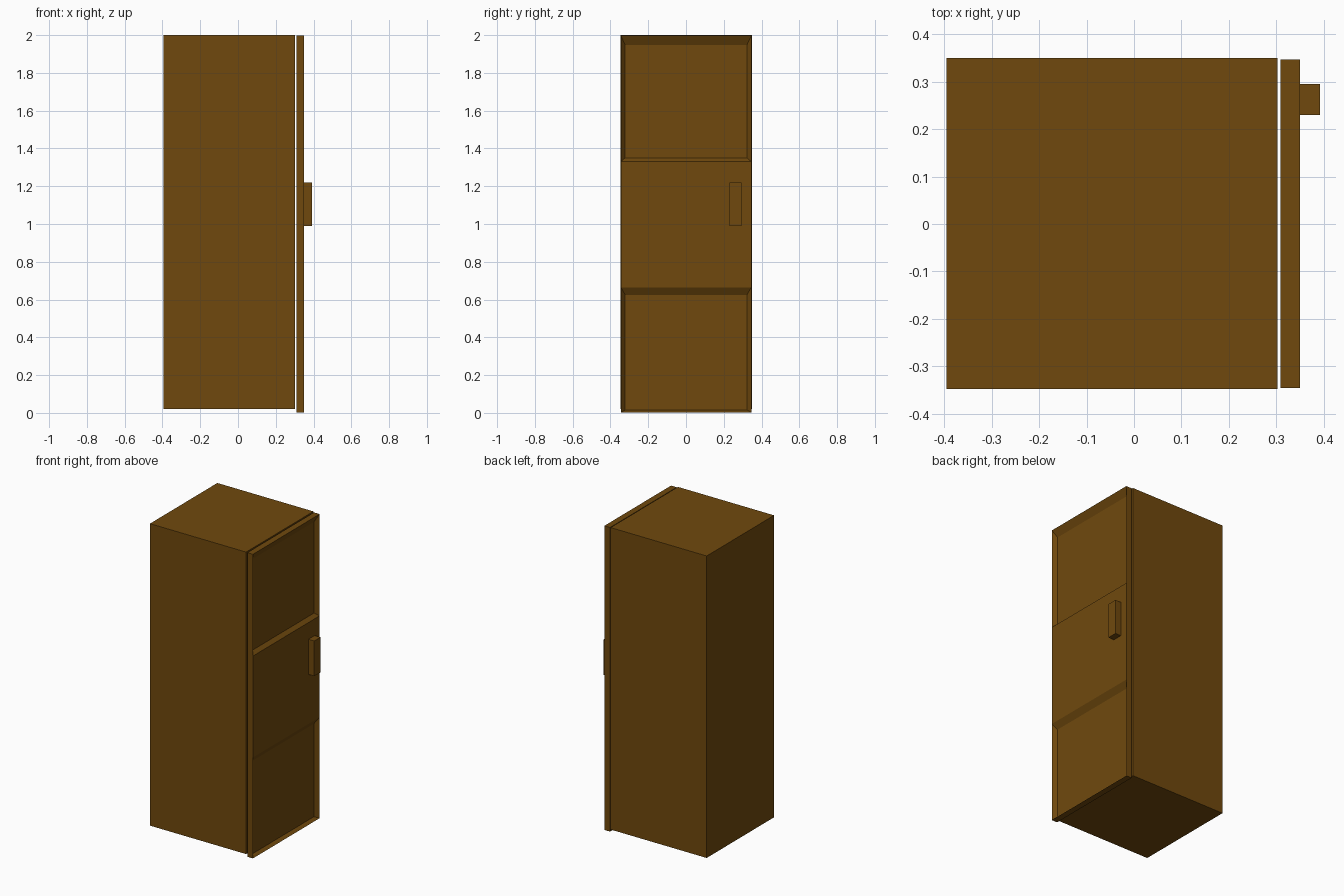
import bpy, bmesh
from mathutils import Matrix, Vector

if "Cube" in bpy.data.objects:
    bpy.data.objects.remove(bpy.data.objects["Cube"])

brown = bpy.data.materials.new("brown")
brown.diffuse_color = (0.16, 0.066, 0.004, 1)
brown.use_nodes = True
brown.node_tree.nodes["Principled BSDF"].inputs["Base Color"].default_value = brown.diffuse_color


def box_mesh(lo, hi):
    lo, hi = Vector(lo), Vector(hi)
    bm = bmesh.new()
    m = Matrix.Translation((lo + hi) / 2) @ Matrix.Diagonal((*(hi - lo), 1))
    bmesh.ops.create_cube(bm, size=1, matrix=m)
    return bm


def finish(name, bm):
    me = bpy.data.meshes.new(name)
    bm.to_mesh(me)
    bm.free()
    me.materials.append(brown)
    ob = bpy.data.objects.new(name, me)
    bpy.context.collection.objects.link(ob)
    return ob


# Cabinet body
finish("cabinet", box_mesh((-0.395, -0.348, 0.02), (0.302, 0.35, 2.0)))

# Door slab, split into three stacked panels
bm = box_mesh((0.309, -0.345, 0.003), (0.35, 0.346, 1.997))
for z in (0.665, 1.33):
    bmesh.ops.bisect_plane(bm, geom=bm.verts[:] + bm.edges[:] + bm.faces[:],
                           plane_co=(0, 0, z), plane_no=(0, 0, 1))
bm.normal_update()

# Upper and lower panels sink in with sloping walls
panels = sorted((f for f in bm.faces if f.normal.x > 0.9),
                key=lambda f: f.calc_center_median().z)
for face, bottom, top in ((panels[0], 0.015, 0.625), (panels[2], 1.35, 1.948)):
    mid = face.calc_center_median().z
    bmesh.ops.inset_individual(bm, faces=[face], thickness=0.033, depth=-0.025)
    for v in face.verts:
        v.co.x = 0.325
        v.co.z = bottom if v.co.z < mid else top
finish("door", bm)

# Door handle
finish("handle", box_mesh((0.349, 0.23, 0.99), (0.392, 0.295, 1.22)))
